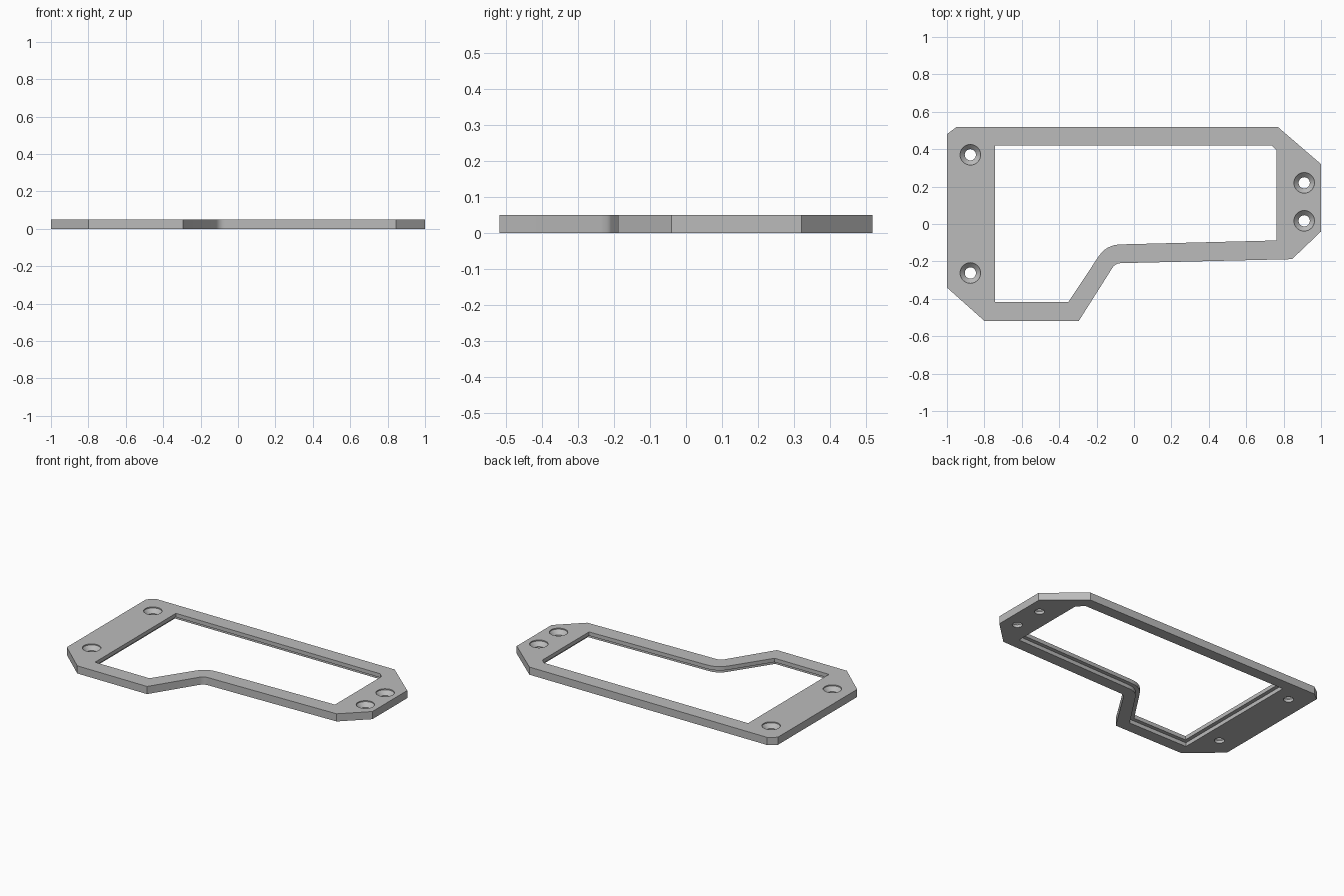
import bpy, bmesh, math
from mathutils import Vector

cube = bpy.data.objects.get("Cube")
if cube:
    bpy.data.objects.remove(cube, do_unlink=True)

HEIGHT = 0.05
LIP_Z = 0.025      # underside of the lip round the opening
REBATE = 0.025     # how far the lower opening is set back

grey = bpy.data.materials.new("plain grey")
grey.use_nodes = True
colour = (0.5, 0.5, 0.5, 1)
grey.diffuse_color = colour
grey.node_tree.nodes["Principled BSDF"].inputs["Base Color"].default_value = colour


def rounded(corner, before, after, size, steps=6):
    """Round one corner with a quadratic curve."""
    c, a, b = Vector(corner), Vector(before), Vector(after)
    p, q = c + (a - c).normalized() * size, c + (b - c).normalized() * size
    return [tuple(p * (1 - t) ** 2 + c * 2 * t * (1 - t) + q * t * t)
            for t in (i / steps for i in range(steps + 1))]


def offset(points, d):
    """Move every edge of a clockwise outline outwards by d."""
    result = []
    for i, p in enumerate(points):
        p, a, b = Vector(p), Vector(points[i - 1]), Vector(points[(i + 1) % len(points)])
        u, v = (p - a).normalized(), (b - p).normalized()
        n, m = Vector((-u.y, u.x)), Vector((-v.y, v.x))
        result.append(tuple(p + (n + m) * d / (1 + n.dot(m))))
    return result


def add_object(name, bm):
    bmesh.ops.recalc_face_normals(bm, faces=bm.faces)
    mesh = bpy.data.meshes.new(name)
    bm.to_mesh(mesh)
    bm.free()
    mesh.materials.append(grey)
    obj = bpy.data.objects.new(name, mesh)
    bpy.context.collection.objects.link(obj)
    return obj


def prism(name, points, z0, z1):
    bm = bmesh.new()
    face = bm.faces.new([bm.verts.new((x, y, z0)) for x, y in points])
    top = bmesh.ops.extrude_face_region(bm, geom=[face])["geom"]
    bmesh.ops.translate(bm, vec=(0, 0, z1 - z0),
                        verts=[v for v in top if isinstance(v, bmesh.types.BMVert)])
    return add_object(name, bm)


def countersink(name, x, y, sides=32):
    """Turned cutter: straight hole with a conical mouth."""
    profile = [(0.03, -0.02), (0.03, 0.018), (0.055, HEIGHT - 0.007), (0.055, HEIGHT + 0.02)]
    bm = bmesh.new()
    rings = [[bm.verts.new((x + r * math.cos(math.tau * i / sides),
                            y + r * math.sin(math.tau * i / sides), z))
              for i in range(sides)] for r, z in profile]
    for low, high in zip(rings, rings[1:]):
        for i in range(sides):
            j = (i + 1) % sides
            bm.faces.new((low[i], low[j], high[j], high[i]))
    bm.faces.new(rings[0])
    bm.faces.new(rings[-1])
    return add_object(name, bm)


def cut(target, cutter):
    cutter.hide_render = True
    mod = target.modifiers.new("cut", "BOOLEAN")
    mod.object, mod.operation, mod.solver = cutter, "DIFFERENCE", "EXACT"
    bpy.context.view_layer.objects.active = target
    bpy.ops.object.modifier_apply(modifier=mod.name)
    bpy.data.objects.remove(cutter, do_unlink=True)


# Outer plate
outline = [(-1, 0.48), (-0.95, 0.518), (0.77, 0.518), (1, 0.32), (1, -0.04), (0.845, -0.188)]
outline += rounded((-0.1, -0.21), (0.845, -0.188), (-0.295, -0.518), 0.03)
outline += [(-0.295, -0.518), (-0.8, -0.518), (-1, -0.34)]
frame = prism("bezel_frame", outline, 0, HEIGHT)

# Opening, wider on the underside so that a lip remains above
opening = [(-0.743, 0.42), (0.735, 0.42), (0.763, 0.392), (0.763, -0.088)]
opening += rounded((-0.148, -0.111), (0.763, -0.088), (-0.35, -0.416), 0.075)
opening += [(-0.35, -0.416), (-0.743, -0.416)]
cut(frame, prism("opening_cutter", opening, -0.02, HEIGHT + 0.02))
cut(frame, prism("rebate_cutter", offset(opening, REBATE), -0.02, LIP_Z))

# Countersunk screw holes
for x, y in [(-0.875, 0.37), (-0.875, -0.262), (0.91, 0.22), (0.91, 0.017)]:
    cut(frame, countersink("screw_cutter", x, y))

bpy.ops.object.select_all(action="DESELECT")
frame.select_set(True)
bpy.context.view_layer.objects.active = frame
bpy.ops.object.shade_smooth_by_angle(angle=math.radians(30))
